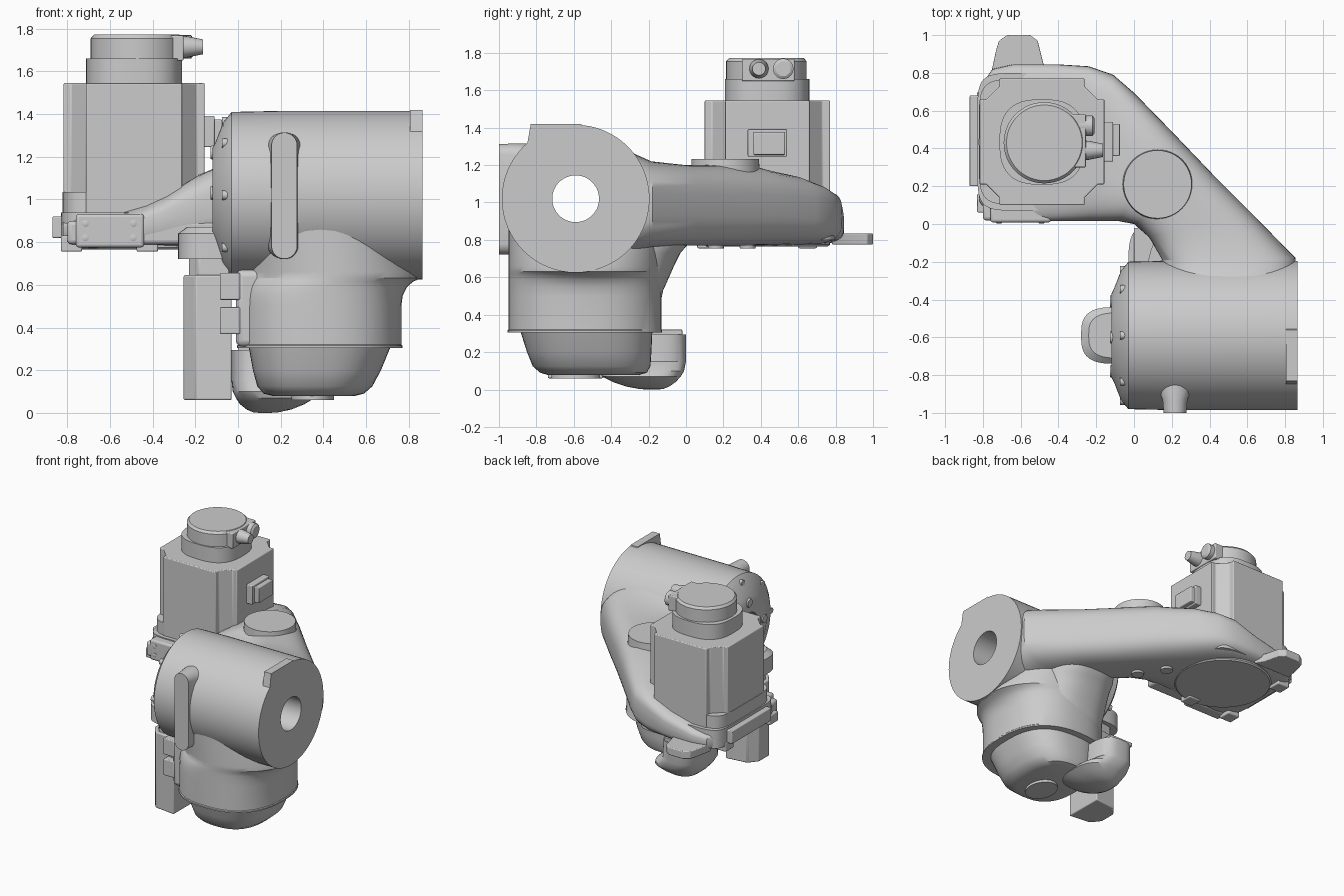
import bpy, bmesh, math
from mathutils import Vector

N = 48


def finish(name, bm, bevel=0.0, angle=32):
    bmesh.ops.recalc_face_normals(bm, faces=bm.faces)
    me = bpy.data.meshes.new(name)
    bm.to_mesh(me)
    bm.free()
    me.shade_smooth()
    me.set_sharp_from_angle(angle=math.radians(angle))
    ob = bpy.data.objects.new(name, me)
    bpy.context.collection.objects.link(ob)
    if bevel:
        m = ob.modifiers.new("bevel", 'BEVEL')
        m.width, m.segments, m.limit_method = bevel, 3, 'ANGLE'
    return ob


def skin(name, rings, loop=False, bevel=0.0):
    """Join rings of equal point count; cap the ends unless looped."""
    bm = bmesh.new()
    vs = [[bm.verts.new(p) for p in r] for r in rings]
    pairs = list(zip(vs, vs[1:])) + ([(vs[-1], vs[0])] if loop else [])
    for a, b in pairs:
        for i in range(len(a)):
            j = (i + 1) % len(a)
            bm.faces.new((a[i], a[j], b[j], b[i]))
    if not loop:
        bm.faces.new(vs[0])
        bm.faces.new(vs[-1])
    return finish(name, bm, bevel)


def place(axis, u, v, h):
    return {'X': (h, u, v), 'Y': (u, h, v), 'Z': (u, v, h)}[axis]


def prism(name, pts, axis, a, b, bevel=0.0):
    return skin(name, [[place(axis, u, v, h) for u, v in pts] for h in (a, b)], bevel=bevel)


def box(name, x, y, z, bevel=0.0):
    return prism(name, [(x[0], y[0]), (x[1], y[0]), (x[1], y[1]), (x[0], y[1])], 'Z', *z, bevel)


def lathe(name, prof, axis, c, loop=False, n=N):
    """Revolve (radius, height) points about an axis through c."""
    return skin(name, [[place(axis, c[0] + r * math.cos(2 * math.pi * i / n),
                              c[1] + r * math.sin(2 * math.pi * i / n), h)
                        for i in range(n)] for r, h in prof], loop)


def sup(t, e):
    c, s = math.cos(t), math.sin(t)
    return (math.copysign(abs(c) ** (2 / e), c), math.copysign(abs(s) ** (2 / e), s))


def flat_ring(x0, x1, y0, y1, z, e=2.0):
    out = []
    for i in range(N):
        c, s = sup(2 * math.pi * i / N, e)
        out.append(((x0 + x1) / 2 + c * (x1 - x0) / 2, (y0 + y1) / 2 + s * (y1 - y0) / 2, z))
    return out


def cross_ring(p, q, z0, zp, zq, e):
    """Rounded section from p to q whose top slopes from zp to zq."""
    p, q, out = Vector(p), Vector(q), []
    for i in range(N):
        c, s = sup(2 * math.pi * i / N, e)
        m = (p + q) / 2 + (q - p) / 2 * c
        top = zp + (zq - zp) * (c + 1) / 2
        out.append((m.x, m.y, (z0 + top) / 2 + s * (top - z0) / 2))
    return out


# Horizontal barrel with through hole and chamfered rear cap
BC = (-0.59, 1.02)
lathe("barrel", [(0.125, 0.865), (0.395, 0.865), (0.395, 0.2), (0.39, -0.03), (0.34, -0.07),
                 (0.25, -0.105), (0.22, -0.12), (0.125, -0.12)], 'X', BC, True, 64)
prism("flange_key", [(-0.86, 1.25), (-0.83, 1.42), (-0.56, 1.42), (-0.5, 1.3)], 'X', 0.805, 0.865)
for i in range(8):
    a = math.radians(45 * i)
    y, z = BC[0] + 0.345 * math.cos(a), BC[1] + 0.345 * math.sin(a)
    lathe("cap_bolt", [(0.022, -0.075), (0.022, 0.0)], 'X', (y, z), n=12)
for y, z in ((-0.78, 1.03), (-0.41, 1.03), (-0.6, 1.22)):
    lathe("cap_screw", [(0.03, -0.128), (0.04, -0.1), (0.04, -0.06)], 'X', (y, z), n=12)

# Upright rounded grip rib on the barrel front
def stadium(w, z0, z1, y):
    return [(0.217 + w * math.cos(2 * math.pi * (i + .5) / 32), y,
             (z1 - w if i < 16 else z0 + w) + w * math.sin(2 * math.pi * (i + .5) / 32))
            for i in range(32)]
skin("front_rib", [stadium(0.062, 0.72, 1.315, -0.72), stadium(0.09, 0.72, 1.315, -0.87),
                   stadium(0.066, 0.72, 1.315, -0.93), stadium(0.06, 0.722, 1.313, -1.0)])

# Lower drum flaring into the barrel flange
skin("lower_drum", [flat_ring(-0.005, 0.77, -0.955, -0.128, z, 2.4) for z in (0.305, 0.315)]
     + [flat_ring(0.0, x, -0.95, -0.13, z, e)
        for x, z, e in ((0.765, 0.32, 2.4), (0.765, 0.5, 2.4), (0.772, 0.55, 2.35), (0.79, 0.587, 2.25),
                        (0.82, 0.615, 2.1), (0.862, 0.632, 2), (0.862, 0.66, 2), (0.81, 0.75, 2.2),
                        (0.77, 0.86, 2.4))])

# Bottom cup and the rounded bulge beside it
skin("drum_cup", [flat_ring(0.05, 0.715, -0.885, -0.18, 0.31, 2.6),
                  flat_ring(0.07, 0.67, -0.85, -0.185, 0.2, 2.6),
                  flat_ring(0.09, 0.63, -0.82, -0.19, 0.125, 2.6),
                  flat_ring(0.12, 0.59, -0.78, -0.21, 0.09, 2.6),
                  flat_ring(0.17, 0.54, -0.74, -0.25, 0.078, 2.6)])
skin("cup_pad", [flat_ring(0.25, 0.45, -0.72, -0.46, z) for z in (0.06, 0.09)])
skin("cup_bulge", [flat_ring(-0.03, 0.25, -0.42, 0.0, 0.295, 3),
                   flat_ring(-0.03, 0.26, -0.43, 0.0, 0.15, 3),
                   flat_ring(-0.025, 0.34, -0.46, -0.01, 0.1, 2.8),
                   flat_ring(-0.01, 0.36, -0.45, -0.028, 0.07, 2.6),
                   flat_ring(0.01, 0.31, -0.39, -0.055, 0.04, 2.4),
                   flat_ring(0.04, 0.25, -0.32, -0.09, 0.016, 2.3),
                   flat_ring(0.07, 0.19, -0.25, -0.12, 0.003, 2),
                   flat_ring(0.1, 0.15, -0.21, -0.15, 0.0, 2)])
box("bulge_lip", (0.0, 0.2), (-0.2, -0.02), (0.29, 0.32), 0.004)

# Web blending drum into arm
skin("arm_web", [flat_ring(0.07, 0.62, -0.6, y, z, 2.4)
                 for y, z in ((-0.14, 0.45), (-0.122, 0.53), (-0.095, 0.59), (-0.06, 0.67),
                              (-0.03, 0.73), (0.01, 0.775), (0.03, 0.84))])

# Diagonal arm: inner edge, outer edge, bottom, inner top, outer top, squareness
ARM = [((0.13, -0.42), (0.86, -0.42), 0.7, 1.33, 1.33, 3), ((0.15, -0.28), (0.862, -0.27), 0.73, 1.26, 1.26, 3),
       ((0.15, -0.19), (0.855, -0.18), 0.76, 1.22, 1.22, 3), ((0.08, -0.07), (0.62, 0.06), 0.77, 1.2, 1.2, 3),
       ((0.0, 0.0), (0.42, 0.26), 0.77, 1.2, 1.2, 3), ((-0.08, 0.015), (0.2, 0.49), 0.77, 1.2, 1.2, 3),
       ((-0.25, 0.015), (0.0, 0.695), 0.77, 1.1, 1.17, 3.3), ((-0.36, 0.015), (-0.11, 0.79), 0.77, 1.02, 1.13, 3.6),
       ((-0.45, 0.015), (-0.24, 0.835), 0.77, 0.97, 1.09, 4), ((-0.56, 0.015), (-0.4, 0.845), 0.77, 0.94, 1.01, 4),
       ((-0.68, 0.015), (-0.64, 0.845), 0.77, 0.92, 0.94, 4),
       ((-0.76, 0.04), (-0.75, 0.82), 0.775, 0.92, 0.92, 4), ((-0.82, 0.12), (-0.81, 0.73), 0.78, 0.91, 0.91, 4)]
skin("arm", [cross_ring(*a) for a in ARM])
lathe("arm_boss", [(0.19, 1.1), (0.182, 1.2), (0.18, 1.232)], 'Z', (0.125, 0.21))
for x, y in ((0.1, 0.16), (-0.02, 0.33)):
    lathe("underside_boss", [(0.055, 0.85), (0.042, 0.755)], 'Z', (x, y), n=16)
lathe("bottom_cover", [(0.34, 0.85), (0.34, 0.775), (0.33, 0.766)], 'Z', (-0.45, 0.43))
prism("rear_ear", [(-0.76, 0.78), (-0.73, 0.92), (-0.715, 0.97), (-0.67, 1.0), (-0.55, 1.0),
                   (-0.51, 0.97), (-0.48, 0.85), (-0.44, 0.78)], 'Z', 0.775, 0.835, 0.006)

# Motor seat, side brackets and feet
skin("motor_seat", [flat_ring(-0.83, -0.12, 0.07, 0.8, z, 7) for z in (0.8, 0.94)])
box("base_rail", (-0.8, -0.1), (0.018, 0.12), (0.79, 0.9), 0.02)
box("front_bracket", (-0.76, -0.44), (0.008, 0.1), (0.775, 0.932), 0.015)
for x in (-0.715, -0.49):
    for z in (0.82, 0.887):
        lathe("bracket_screw", [(0.012, 0.003), (0.016, 0.005), (0.016, 0.02)], 'Y', (x, z), n=12)
box("left_bracket", (-0.87, -0.8), (0.2, 0.68), (0.82, 0.92), 0.006)
for x in (-0.83, -0.475):
    for y in (0.06, 0.6):
        if (x, y) != (-0.475, 0.6):
            box("seat_foot", (x, x + 0.1), (y, y + 0.1), (0.755, 0.83), 0.008)

# Motor body: square with notched, chamfered corners
q = [(0.33, 0.225), (0.295, 0.225), (0.225, 0.295), (0.225, 0.335)]
MX, MY = -0.487, 0.435
outline = q + [(-x, y) for x, y in q[::-1]] + [(-x, -y) for x, y in q] + [(x, -y) for x, y in q[::-1]]
prism("motor_body", [(MX + x, MY + y) for x, y in outline], 'Z', 0.85, 1.545, 0.006)
skin("motor_flange", [flat_ring(-0.822, -0.15, 0.1, 0.77, z, 6) for z in (0.85, 1.035)])

# Encoder cap with two plugs, and power socket
skin("cap_base", [flat_ring(-0.712, -0.262, 0.208, 0.66, z, 2.7) for z in (1.53, 1.66)])
lathe("encoder_cap", [(0.215, 1.65), (0.215, 1.755), (0.2, 1.772)], 'Z', (-0.475, 0.43))
box("plug_block", (-0.4, -0.255), (0.3, 0.58), (1.65, 1.768), 0.006)
lathe("long_plug", [(0.055, -0.3), (0.05, -0.24), (0.035, -0.165)], 'X', (0.39, 1.715), n=20)
lathe("short_plug", [(0.055, -0.3), (0.055, -0.22), (0.04, -0.21)], 'X', (0.52, 1.715), n=20)
box("power_socket", (-0.2, -0.11), (0.33, 0.54), (1.245, 1.392), 0.006)
box("socket_cap", (-0.12, -0.075), (0.36, 0.53), (1.255, 1.375), 0.006)

# Secondary motor hanging beside the drum
def hanger(name, s, z0, z1):
    pts = [(-0.03, -0.44), (-0.2, -0.46), (-0.255, -0.53), (-0.255, -0.65), (-0.2, -0.72), (-0.03, -0.74)]
    prism(name, [(-0.1 + (x + 0.1) * s, -0.59 + (y + 0.59) * s) for x, y in pts], 'Z', z0, z1, 0.008)
hanger("side_motor", 1.0, 0.06, 0.645)
hanger("side_motor_neck", 0.84, 0.6, 0.74)
skin("side_motor_mount", [flat_ring(-0.28, 0.1, -0.74, -0.44, z, 3) for z in (0.72, 0.84)]
     + [flat_ring(-0.24, 0.1, -0.71, -0.47, 0.87, 3)])
box("drum_pad", (-0.01, 0.2), (-0.79, -0.38), (0.31, 0.67), 0.03)
for z in (0.37, 0.53):
    box("cable_clip", (-0.085, 0.01), (-0.79, -0.68), (z, z + 0.125), 0.006)
